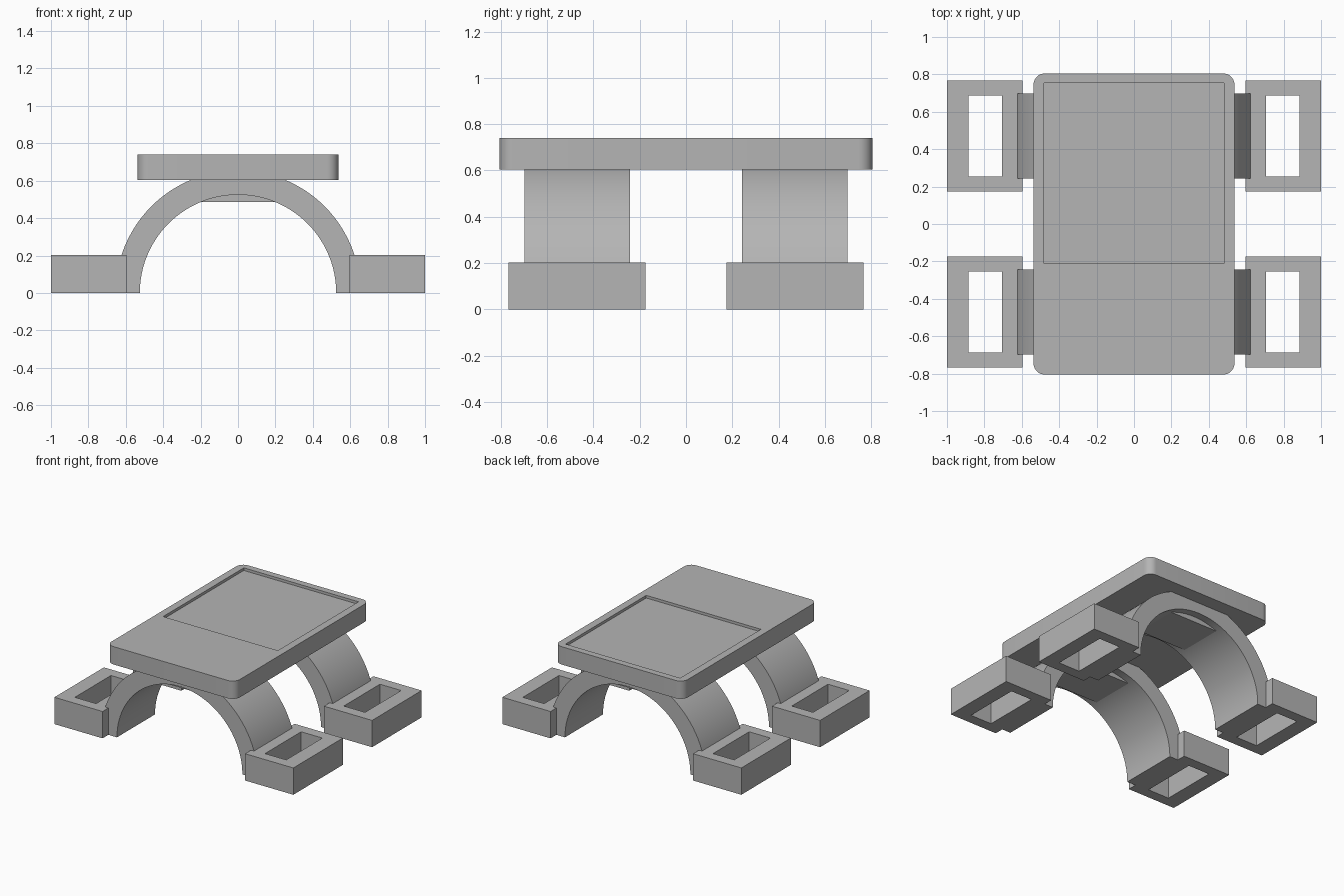
import bpy
import bmesh
from math import pi, cos, sin, radians

if "Cube" in bpy.data.objects:
    bpy.data.objects.remove(bpy.data.objects["Cube"], do_unlink=True)

grey = bpy.data.materials.new("plain grey")
grey.use_nodes = True
grey.diffuse_color = (0.46, 0.46, 0.46, 1)
grey.node_tree.nodes["Principled BSDF"].inputs["Base Color"].default_value = grey.diffuse_color


def finish(name, bm):
    bmesh.ops.recalc_face_normals(bm, faces=bm.faces[:])
    mesh = bpy.data.meshes.new(name)
    bm.to_mesh(mesh)
    bm.free()
    mesh.materials.append(grey)
    obj = bpy.data.objects.new(name, mesh)
    bpy.context.collection.objects.link(obj)
    return obj


def box(name, xs, ys, zs, corner=0):
    """Box from its limits, with optional rounded upright edges."""
    bm = bmesh.new()
    bmesh.ops.create_cube(bm, size=1)
    for v in bm.verts:
        v.co = [lim[0] if c < 0 else lim[1] for c, lim in zip(v.co, (xs, ys, zs))]
    if corner:
        upright = [e for e in bm.edges if abs(e.verts[0].co.z - e.verts[1].co.z) > 0.01]
        bmesh.ops.bevel(bm, geom=upright, offset=corner, segments=8,
                        profile=0.5, affect='EDGES')
    return finish(name, bm)


def activate(obj):
    bpy.ops.object.select_all(action='DESELECT')
    obj.select_set(True)
    bpy.context.view_layer.objects.active = obj


def cut(obj, cutter):
    mod = obj.modifiers.new("cut", 'BOOLEAN')
    mod.operation = 'DIFFERENCE'
    mod.solver = 'EXACT'
    mod.object = cutter
    activate(obj)
    bpy.ops.object.modifier_apply(modifier=mod.name)
    bpy.data.objects.remove(cutter, do_unlink=True)


def smooth(obj):
    activate(obj)
    bpy.ops.object.shade_smooth_by_angle(angle=radians(30))


def arch(name, inner, outer, y0, y1, steps=48):
    """Half ring in the xz plane, extruded along y."""
    bm = bmesh.new()
    angles = [pi * i / steps for i in range(steps + 1)]
    rings = [[bm.verts.new((r * cos(a), y0, r * sin(a))) for a in angles]
             for r in (inner, outer)]
    faces = [bm.faces.new((rings[0][i], rings[1][i], rings[1][i + 1], rings[0][i + 1]))
             for i in range(steps)]
    new = bmesh.ops.extrude_face_region(bm, geom=faces)["geom"]
    bmesh.ops.translate(bm, vec=(0, y1 - y0, 0),
                        verts=[g for g in new if isinstance(g, bmesh.types.BMVert)])
    return finish(name, bm)


def span(side, near, far):
    return tuple(sorted((side * near, side * far)))


# Top plate with a shallow rectangular recess towards the back
plate = box("top_plate", (-0.537, 0.537), (-0.805, 0.805), (0.605, 0.74), corner=0.06)
cut(plate, box("recess_cutter", (-0.48, 0.48), (-0.21, 0.755), (0.72, 0.8)))
smooth(plate)

for end, side_y in (("front", -1), ("back", 1)):
    # Arched leg and the block that joins its crown to the plate
    smooth(arch(end + "_arch", 0.525, 0.655, *span(side_y, 0.2425, 0.6975)))
    box(end + "_crown_block", (-0.24, 0.24), span(side_y, 0.30, 0.64), (0.485, 0.61))

    # Foot frames, open from top to bottom
    for hand, side_x in (("right", -1), ("left", 1)):
        foot = box(f"{end}_{hand}_foot", span(side_x, 0.597, 1.0),
                   span(side_y, 0.175, 0.767), (0, 0.203))
        cut(foot, box("foot_cutter", span(side_x, 0.707, 0.885),
                      span(side_y, 0.255, 0.687), (-0.1, 0.3)))
